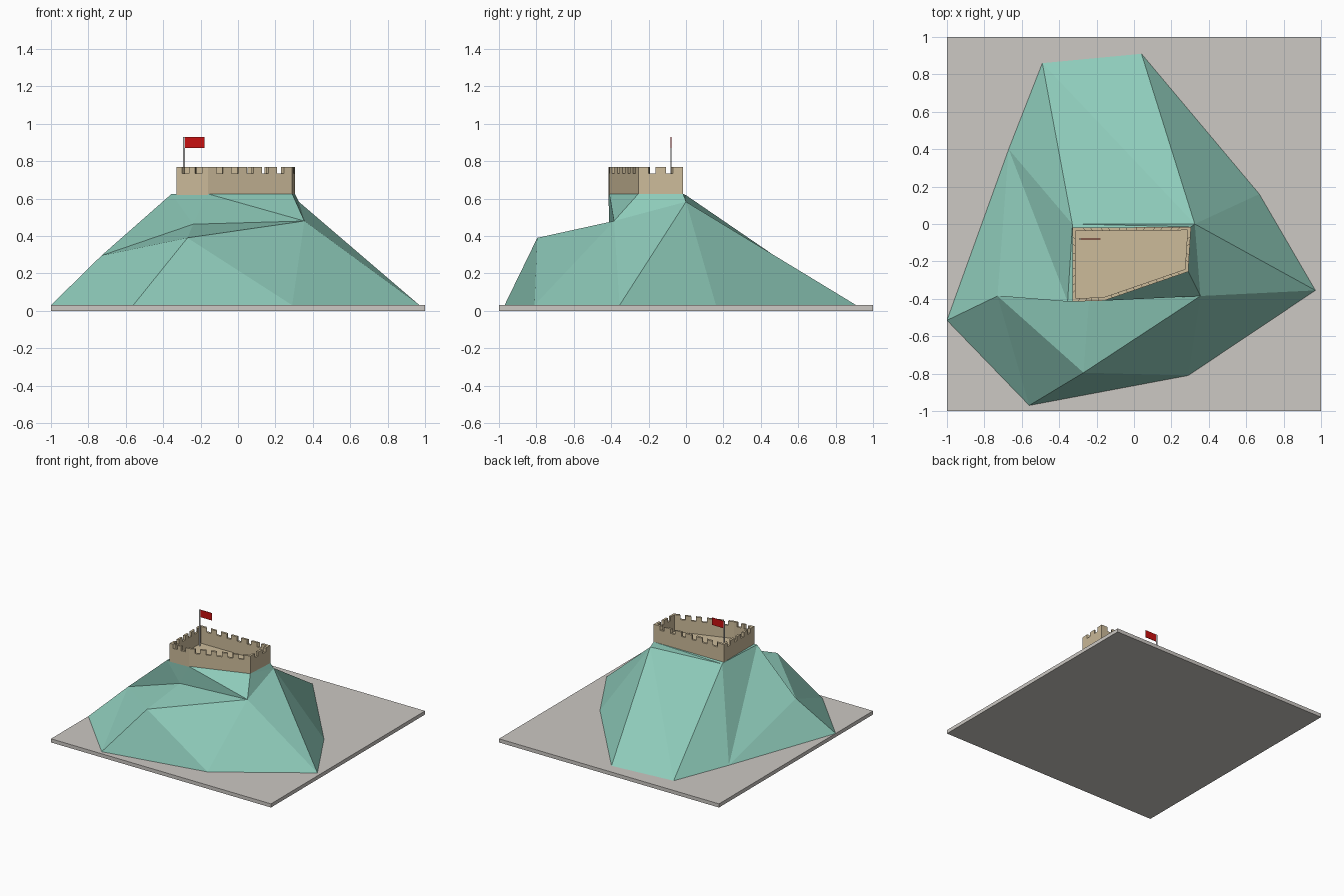
import bpy, bmesh
from mathutils import Vector

if "Cube" in bpy.data.objects:
    bpy.data.objects.remove(bpy.data.objects["Cube"])


def lin(c):
    c /= 255
    return c / 12.92 if c <= 0.04045 else ((c + 0.055) / 1.055) ** 2.4


def material(name, r, g, b):
    m = bpy.data.materials.new(name)
    m.diffuse_color = (lin(r), lin(g), lin(b), 1)
    m.use_nodes = True
    m.node_tree.nodes["Principled BSDF"].inputs["Base Color"].default_value = m.diffuse_color
    return m


STONE = material("warm grey", 204, 200, 195)
TEAL = material("hill teal", 142, 203, 186)
TAN = material("wall tan", 204, 187, 154)
RED = material("flag red", 200, 16, 16)
POLE = material("pole grey", 190, 190, 190)


def make(name, bm, mat):
    me = bpy.data.meshes.new(name)
    bmesh.ops.remove_doubles(bm, verts=bm.verts, dist=1e-5)
    bmesh.ops.recalc_face_normals(bm, faces=bm.faces)
    bm.to_mesh(me)
    bm.free()
    me.materials.append(mat)
    ob = bpy.data.objects.new(name, me)
    bpy.context.collection.objects.link(ob)
    return ob


def box(name, lo, hi, mat):
    bm = bmesh.new()
    bmesh.ops.create_cube(bm, size=1)
    for v in bm.verts:
        v.co = [lo[i] if v.co[i] < 0 else hi[i] for i in range(3)]
    return make(name, bm, mat)


# Ground slab
box("ground_slab", (-1, -1, 0), (1, 1, 0.03), STONE)

# Faceted hill: foot ring (A B Q C D E F W), ledge (G H J K), summit (the rest)
G0 = 0.03
P = {
    "A": (-0.49, 0.86, G0), "B": (0.04, 0.91, G0), "Q": (0.67, 0.16, G0),
    "C": (0.97, -0.355, G0), "D": (0.29, -0.81, G0), "E": (-0.56, -0.97, G0),
    "F": (-1.0, -0.515, G0), "W": (-0.67, 0.40, G0),
    "G": (-0.73, -0.385, 0.295), "H": (-0.27, -0.795, 0.39),
    "J": (0.355, -0.385, 0.48), "K": (-0.24, -0.41, 0.463),
    "S": (-0.33, 0.0, 0.618), "T": (0.325, 0.0, 0.583),
    "L": (-0.355, -0.415, 0.625), "M": (-0.16, -0.41, 0.625),
    "N": (0.29, -0.255, 0.625), "O": (0.305, -0.015, 0.625),
    "R": (-0.33, -0.02, 0.625),
}
bm = bmesh.new()
V = {k: bm.verts.new(c) for k, c in P.items()}
for f in ("ATB AST BTQ QTC CTJ CJD DJH DHE EHG EGF FGW GLW WLS WSA "
          "GHK KHJ GKL LKM KJM MJN JTN NTO SOT SRO SLR LMNOR").split():
    bm.faces.new([V[k] for k in f])
make("hill", bm, TEAL)

# Castle wall: outer outline and its mitred inner offset
outer = [Vector(p) for p in ((-0.33, -0.415), (-0.16, -0.41), (0.29, -0.255),
                             (0.305, -0.015), (-0.33, -0.02))]
THICK, Z0, ZGAP, ZTOP = 0.018, 0.62, 0.735, 0.77
n = len(outer)


def inward(a, b):
    d = (b - a).normalized()
    return Vector((-d.y, d.x))


inner = []
for i, p in enumerate(outer):
    n1, n2 = inward(outer[i - 1], p), inward(p, outer[(i + 1) % n])
    inner.append(p + (n1 + n2) * THICK / (1 + n1.dot(n2)))

bm = bmesh.new()


def quad(*pts):
    bm.faces.new([bm.verts.new((p.x, p.y, z)) for p, z in pts])


for i in range(n):
    j = (i + 1) % n
    length = (outer[j] - outer[i]).length
    gaps = max(2, round(length / 0.105))
    gap = 0.038 / length
    merlon = (1 - gaps * gap) / (gaps + 1)
    t, prev = 0, ZTOP
    for k in range(2 * gaps + 1):
        t2 = t + (gap if k % 2 else merlon)
        z = ZGAP if k % 2 else ZTOP
        o1, o2 = outer[i].lerp(outer[j], t), outer[i].lerp(outer[j], t2)
        i1, i2 = inner[i].lerp(inner[j], t), inner[i].lerp(inner[j], t2)
        quad((o1, Z0), (o2, Z0), (o2, z), (o1, z))
        quad((i1, Z0), (i2, Z0), (i2, z), (i1, z))
        quad((o1, z), (o2, z), (i2, z), (i1, z))
        if k:
            quad((o1, ZGAP), (i1, ZGAP), (i1, ZTOP), (o1, ZTOP))
        quad((o1, Z0), (o2, Z0), (i2, Z0), (i1, Z0))
        t = t2
make("castle_wall", bm, TAN)

# Courtyard floor
bm = bmesh.new()
bm.faces.new([bm.verts.new((p.x, p.y, 0.632)) for p in inner])
floor = make("courtyard_floor", bm, TAN)
if floor.data.polygons[0].normal.z < 0:
    floor.data.flip_normals()

# Flag and pole
box("flag_pole", (-0.295, -0.082, 0.63), (-0.284, -0.078, 0.93), POLE)
box("flag", (-0.284, -0.082, 0.87), (-0.18, -0.078, 0.93), RED)
